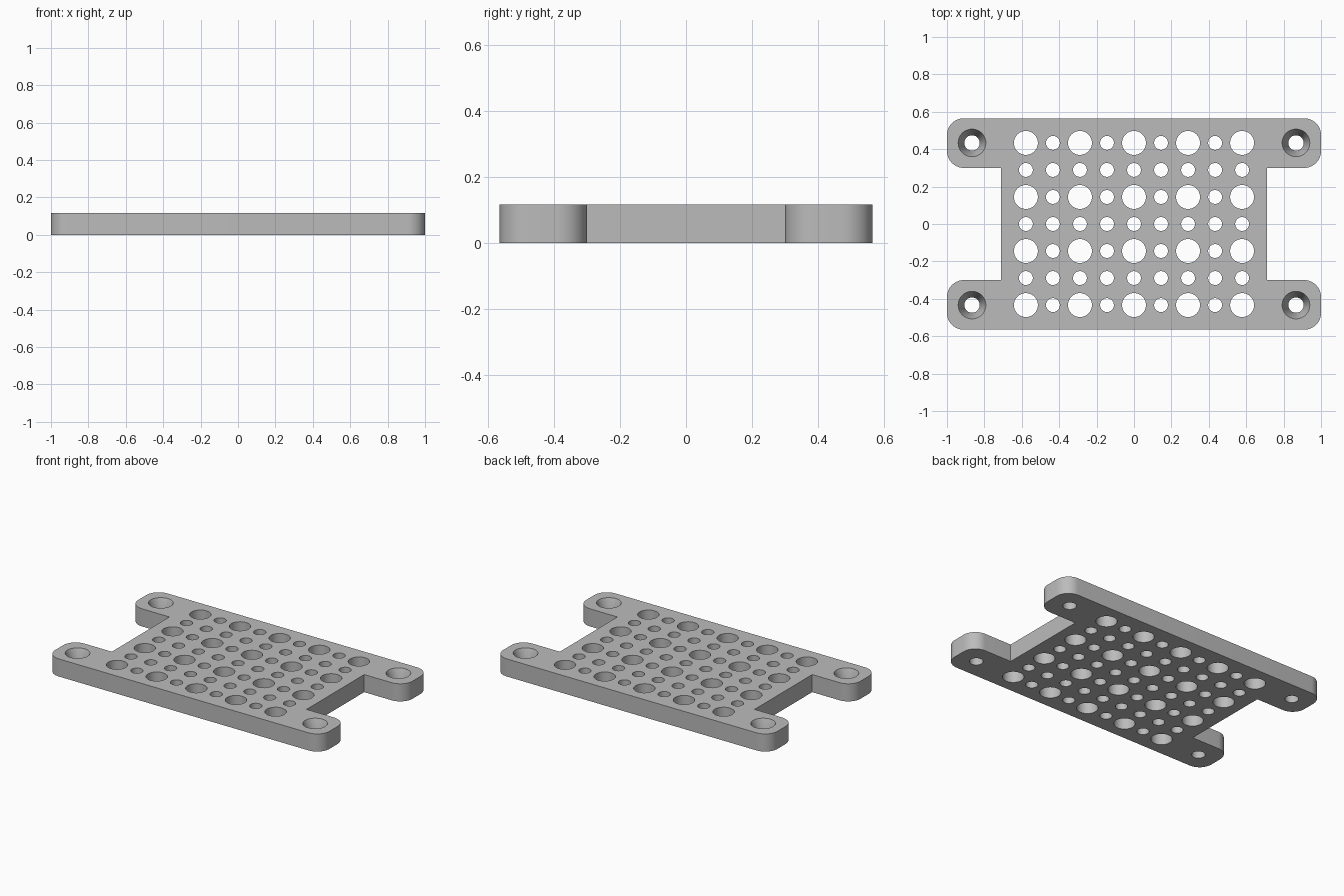
import bpy, bmesh
from math import sin, cos, pi, radians

default = bpy.data.objects.get("Cube")
if default:
    bpy.data.objects.remove(default, do_unlink=True)

HALF_Y, ARM_Y, BODY_X = 0.565, 0.30, 0.71
THICK, CORNER, PITCH = 0.116, 0.09, 0.1445


def make_object(name, bm):
    bmesh.ops.recalc_face_normals(bm, faces=bm.faces)
    mesh = bpy.data.meshes.new(name)
    bm.to_mesh(mesh)
    bm.free()
    obj = bpy.data.objects.new(name, mesh)
    bpy.context.collection.objects.link(obj)
    return obj


def corner(cx, cy, start, steps=12):
    """Quarter circle around (cx, cy), counter-clockwise from start."""
    angles = [start + pi / 2 * i / steps for i in range(steps + 1)]
    return [(cx + CORNER * cos(a), cy + CORNER * sin(a)) for a in angles]


def add_lathe(bm, x, y, profile, segments=48):
    """Closed solid of revolution from (radius, z) pairs, bottom to top."""
    rings = []
    for r, z in profile:
        rings.append([bm.verts.new((x + r * cos(2 * pi * i / segments),
                                    y + r * sin(2 * pi * i / segments), z))
                      for i in range(segments)])
    for low, high in zip(rings, rings[1:]):
        for i in range(segments):
            j = (i + 1) % segments
            bm.faces.new((low[i], low[j], high[j], high[i]))
    bm.faces.new(rings[0][::-1])
    bm.faces.new(rings[-1])


# Plate outline: right half, then the same half turned around the centre
half = [(BODY_X, -ARM_Y), (BODY_X, ARM_Y)]
inner, outer = ARM_Y + CORNER, HALF_Y - CORNER
half = corner(1 - CORNER, -outer, -pi / 2) + corner(1 - CORNER, -inner, 0) + half
half += corner(1 - CORNER, inner, -pi / 2) + corner(1 - CORNER, outer, 0)
outline = half + [(-x, -y) for x, y in half]

bm = bmesh.new()
base = bm.faces.new([bm.verts.new((x, y, 0)) for x, y in outline])
top = bmesh.ops.extrude_face_region(bm, geom=[base])
bmesh.ops.translate(bm, vec=(0, 0, THICK),
                    verts=[v for v in top["geom"] if isinstance(v, bmesh.types.BMVert)])
plate = make_object("perforated_plate", bm)

# Perforations: large holes on every second row and column, small ones between
bm = bmesh.new()
LOW, HIGH = -0.05, THICK + 0.05
for col in range(-4, 5):
    for row in range(-3, 4):
        large = col % 2 == 0 and row % 2 == 1
        r = 0.064 if large else 0.037
        add_lathe(bm, col * PITCH, row * PITCH, [(r, LOW), (r, HIGH)])

# Countersunk screw holes in the four arms
for sx in (-1, 1):
    for sy in (-1, 1):
        add_lathe(bm, sx * 0.866, sy * 3 * PITCH,
                  [(0.041, LOW), (0.041, 0.03), (0.074, THICK), (0.074, HIGH)])
cutter = make_object("hole_cutter", bm)
cutter.hide_render = True

# Cut the holes and discard the cutter
cut = plate.modifiers.new("holes", "BOOLEAN")
cut.operation = "DIFFERENCE"
cut.solver = "EXACT"
cut.object = cutter
bpy.context.view_layer.objects.active = plate
plate.select_set(True)
bpy.ops.object.modifier_apply(modifier=cut.name)
bpy.data.objects.remove(cutter, do_unlink=True)

# Grey finish
grey = bpy.data.materials.new("grey")
grey.use_nodes = True
colour = (0.5, 0.5, 0.5, 1)
grey.diffuse_color = colour
grey.node_tree.nodes["Principled BSDF"].inputs["Base Color"].default_value = colour
plate.data.materials.clear()
plate.data.materials.append(grey)

bpy.ops.object.select_all(action="DESELECT")
plate.select_set(True)
bpy.ops.object.shade_smooth_by_angle(angle=radians(30))
